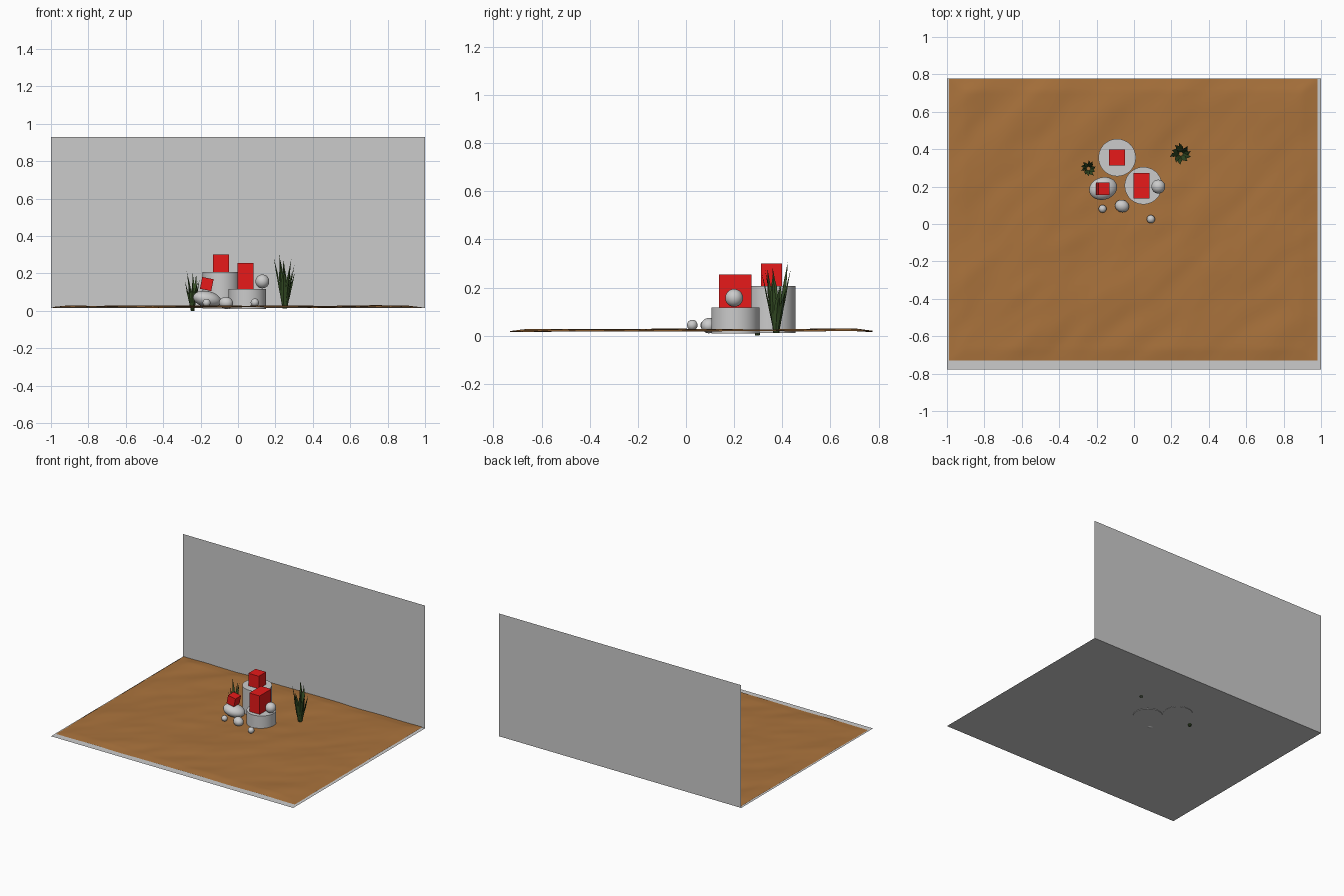
import bpy, bmesh, math, random
from mathutils import Vector, noise

if "Cube" in bpy.data.objects:
    bpy.data.objects.remove(bpy.data.objects["Cube"])

random.seed(4)


def material(name, rgb):
    m = bpy.data.materials.new(name)
    m.diffuse_color = (*rgb, 1)
    m.use_nodes = True
    m.node_tree.nodes["Principled BSDF"].inputs["Base Color"].default_value = m.diffuse_color
    return m


SAND = material("sand", (0.40, 0.17, 0.045))
RED = material("red", (0.8, 0.01, 0.01))
GREEN = material("leaf_green", (0.035, 0.075, 0.018))


def finish(obj, name, mat=None, smooth=False):
    obj.name = name
    if mat:
        obj.data.materials.append(mat)
    if smooth:
        bpy.ops.object.select_all(action='DESELECT')
        obj.select_set(True)
        bpy.context.view_layer.objects.active = obj
        bpy.ops.object.shade_smooth_by_angle(angle=math.radians(40))
    return obj


def from_bmesh(bm, name, mat=None, smooth=False):
    bmesh.ops.recalc_face_normals(bm, faces=bm.faces)
    me = bpy.data.meshes.new(name)
    bm.to_mesh(me)
    bm.free()
    obj = bpy.data.objects.new(name, me)
    bpy.context.collection.objects.link(obj)
    return finish(obj, name, mat, smooth)


def quad(name, pts):
    bm = bmesh.new()
    bm.faces.new([bm.verts.new(p) for p in pts])
    return from_bmesh(bm, name)


def box(name, loc, size, rot=(0, 0, 0)):
    bpy.ops.mesh.primitive_cube_add(size=1, location=loc, rotation=rot)
    bpy.context.object.scale = size
    finish(bpy.context.object, name, RED)


def drum(name, x, y, r, z0, z1):
    bpy.ops.mesh.primitive_cylinder_add(vertices=64, radius=r, depth=z1 - z0,
                                        location=(x, y, (z0 + z1) / 2))
    finish(bpy.context.object, name, None, True)


def stone(name, loc, size, rot=(0, 0, 0)):
    bpy.ops.mesh.primitive_uv_sphere_add(segments=32, ring_count=16, radius=1,
                                         location=loc, rotation=rot)
    bpy.context.object.scale = size
    finish(bpy.context.object, name, None, True)


# Floor and back wall
quad("floor", [(-1, -.777, .014), (1, -.777, .014), (1, .777, .014), (-1, .777, .014)])
quad("back_wall", [(-1, .777, .014), (1, .777, .014), (1, .777, .93), (-1, .777, .93)])

# Rippled sand sheet
bm = bmesh.new()
bmesh.ops.create_grid(bm, x_segments=120, y_segments=92, size=1)
for v in bm.verts:
    x, y = -.005 + v.co.x * .985, .022 + v.co.y * .753
    u, w = (x + y) * .7, (x - y) * .7
    h = noise.noise(Vector((u * 2.2, w * 5.5, .3))) + .35 * noise.noise(Vector((u * 5, w * 11, 4)))
    edge = min(1, (1 - max(abs(v.co.x), abs(v.co.y))) * 12)
    v.co = (x, y, .018 + edge * .006 + h * (.004 + edge * .004))
    v.co.z = max(v.co.z, .0145)
from_bmesh(bm, "sand", SAND, True)

# Round pedestals
drum("tall_pedestal", -.09, .355, .1, .012, .207)
drum("low_pedestal", .05, .205, .1, .01, .117)

# Stones
stone("large_stone", (-.165, .19, .062), (.077, .06, .043), (0, .2, .26))
stone("pedestal_stone", (.13, .2, .157), (.037, .037, .037))
stone("left_pebble", (-.168, .081, .043), (.021, .021, .021))
stone("middle_pebble", (-.064, .096, .042), (.038, .033, .032), (0, .1, -.3))
stone("right_pebble", (.09, .026, .044), (.022, .022, .022))

# Red gift boxes
box("back_box", (-.09, .355, .253), (.086, .086, .094))
box("front_box", (.04, .205, .185), (.086, .136, .14))
box("tilted_box", (-.167, .189, .143), (.062, .066, .064), (0, .2, 0))


# Leafy plants: tapering blades that lean outwards and twist
def plant(name, x, y, z0, z1, spread, width, count):
    bm = bmesh.new()
    steps = 10
    for i in range(count):
        ang = 2 * math.pi * i / count + random.uniform(-.15, .15)
        top = (z1 - z0) * (1 if i == count // 3 else random.uniform(.62, .95))
        reach = spread * random.uniform(.8, 1)
        rings = []
        for s in range(steps + 1):
            t = s / steps
            r = spread * .16 + (reach - spread * .16) * t ** 1.2
            a = ang + .35 * t
            c = Vector((x + r * math.cos(a), y + r * math.sin(a), z0 + top * t))
            half = width * (.55 + .45 * math.sin(math.pi * min(1, t * 1.2))) * min(1, (1 - t) * 3.5 + .03)
            half *= 1 + .1 * math.sin(t * 22 + i)
            side = Vector((-math.sin(a + .4 * t), math.cos(a + .4 * t), 0)) * half
            out = Vector((math.cos(a), math.sin(a), 0)) * half * .3
            rings.append([bm.verts.new(p) for p in
                          (c - side, c + out * 1.3, c + side, c - out * .3)])
        for a, b in zip(rings, rings[1:]):
            for k in range(4):
                n = (k + 1) % 4
                bm.faces.new((a[k], a[n], b[n], b[k]))
        bm.faces.new(rings[0])
        bm.faces.new(rings[-1])
    from_bmesh(bm, name, GREEN, True)


plant("right_plant", .25, .375, .012, .307, .063, .0125, 10)
plant("left_plant", -.243, .297, 0, .216, .047, .009, 10)
